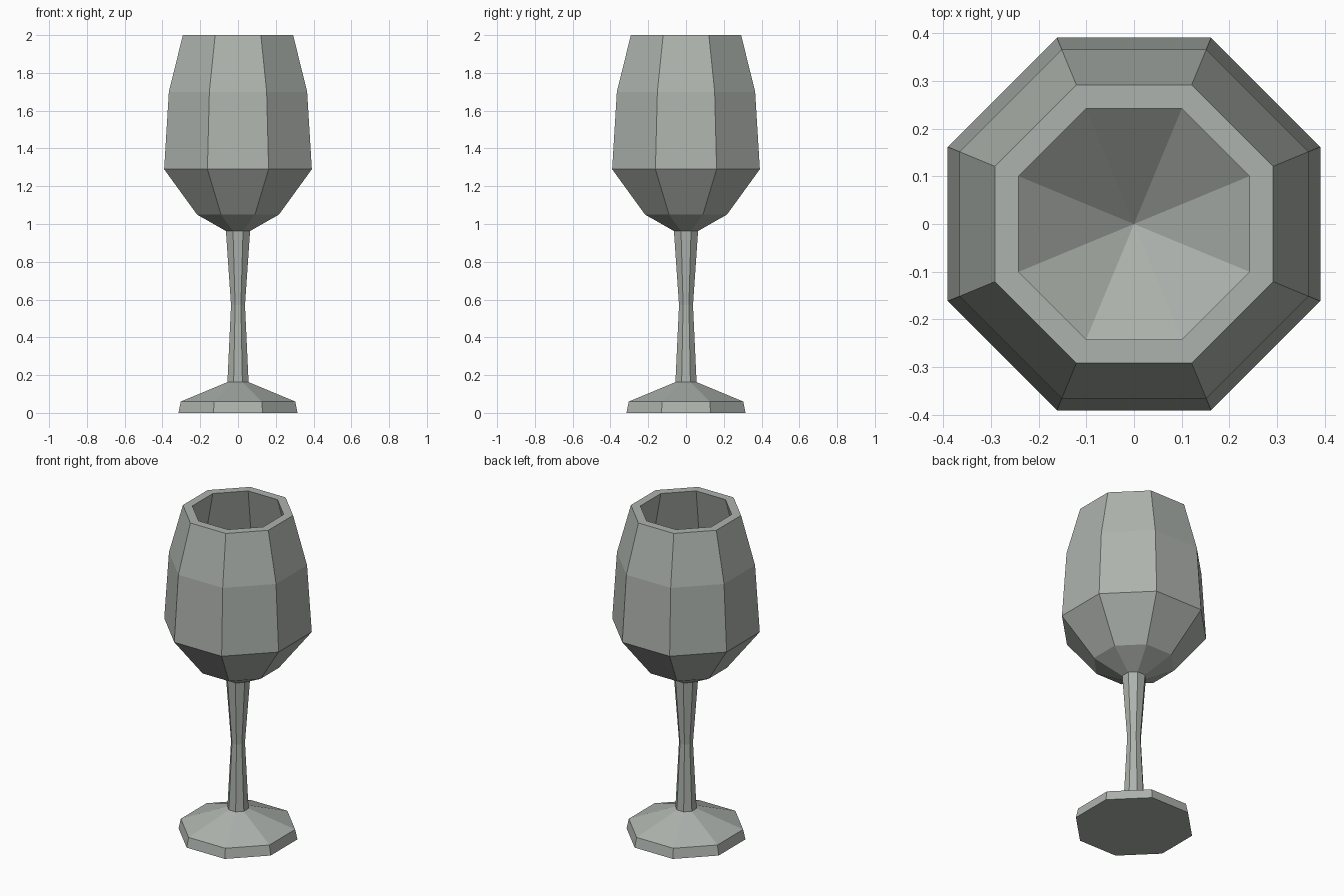
import bpy, bmesh, math

if "Cube" in bpy.data.objects:
    bpy.data.objects.remove(bpy.data.objects["Cube"])

SIDES = 8
glass = bpy.data.materials.new("grey green glass")
glass.diffuse_color = (0.42, 0.45, 0.42, 1)
glass.use_nodes = True
glass.node_tree.nodes["Principled BSDF"].inputs["Base Color"].default_value = glass.diffuse_color


def lathe(name, profile):
    """Spin (flat-to-centre distance, height) points into an octagonal surface."""
    bm = bmesh.new()
    rings = []
    for apothem, z in profile:
        if apothem == 0:
            rings.append([bm.verts.new((0, 0, z))] * SIDES)
            continue
        r = apothem / math.cos(math.pi / SIDES)
        angles = [2 * math.pi * (i + 0.5) / SIDES for i in range(SIDES)]
        rings.append([bm.verts.new((r * math.cos(a), r * math.sin(a), z)) for a in angles])
    for low, high in zip(rings, rings[1:]):
        for i in range(SIDES):
            j = (i + 1) % SIDES
            corners = dict.fromkeys((low[i], low[j], high[j], high[i]))
            bm.faces.new(list(corners))
    mesh = bpy.data.meshes.new(name)
    bm.to_mesh(mesh)
    bm.free()
    mesh.materials.append(glass)
    obj = bpy.data.objects.new(name, mesh)
    bpy.context.collection.objects.link(obj)
    return obj


# Foot: flat underside, short rim, sloping top; open where the stem joins
lathe("foot", [(0, 0), (0.315, 0), (0.303, 0.06), (0.056, 0.163)])

# Stem: slim waist, flaring at both ends
lathe("stem", [(0.056, 0.163), (0.037, 0.57), (0.064, 0.963)])

# Bowl: outer wall, flat lip, inner wall and conical floor
lathe("bowl", [(0.064, 0.963), (0.217, 1.05), (0.391, 1.29), (0.366, 1.70),
               (0.292, 2.0), (0.242, 2.0), (0.316, 1.69), (0.338, 1.30), (0, 1.01)])
